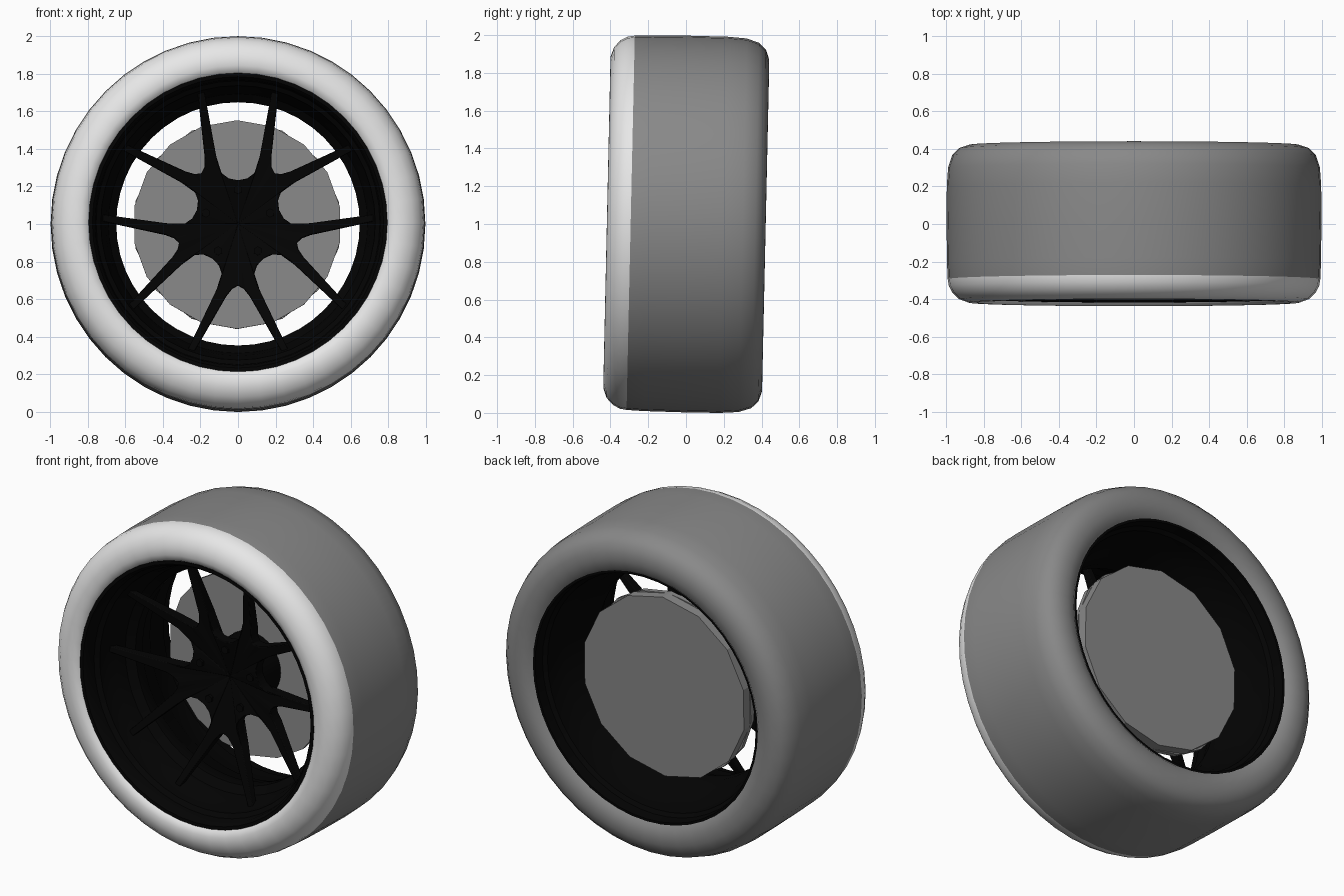
import bpy, bmesh
from math import sin, cos, pi, radians, hypot
from mathutils import Matrix

cube = bpy.data.objects.get("Cube")
if cube:
    bpy.data.objects.remove(cube)

# Wheel axle sits at z = 1 with a slight camber
PLACE = Matrix.Translation((0, 0, 1)) @ Matrix.Rotation(-0.022, 4, "X")


def material(name, value):
    mat = bpy.data.materials.new(name)
    mat.use_nodes = True
    colour = (value, value, value, 1)
    mat.diffuse_color = colour
    bsdf = mat.node_tree.nodes["Principled BSDF"]
    bsdf.inputs["Base Color"].default_value = colour
    return mat


grey = material("rubber grey", 0.25)
white = material("sidewall white", 0.8)
black = material("rim black", 0.001)


def finish(bm, name, mats, sharp=None):
    mesh = bpy.data.meshes.new(name)
    for f in bm.faces:
        f.smooth = sharp is not None
    bm.to_mesh(mesh)
    bm.free()
    if sharp is not None:
        mesh.set_sharp_from_angle(angle=radians(sharp))
    for m in mats:
        mesh.materials.append(m)
    obj = bpy.data.objects.new(name, mesh)
    bpy.context.collection.objects.link(obj)
    obj.matrix_world = PLACE
    return obj


def lathe(profile, sides):
    """Spin (radius, y) points around the axle."""
    bm = bmesh.new()
    rings = []
    for i in range(sides):
        a = 2 * pi * i / sides
        rings.append([bm.verts.new((r * sin(a), y, r * cos(a))) for r, y in profile])
    for i in range(sides):
        here, there = rings[i], rings[(i + 1) % sides]
        for j in range(len(profile) - 1):
            bm.faces.new((here[j], there[j], there[j + 1], here[j + 1]))
    return bm


def drum(name, radius, front, back, sides, mat, x=0.0, z=0.0, sharp=None):
    bm = bmesh.new()
    bmesh.ops.create_cone(bm, cap_ends=True, segments=sides, radius1=radius,
                          radius2=radius, depth=back - front)
    bmesh.ops.transform(bm, verts=bm.verts, matrix=Matrix.Translation(
        (x, (front + back) / 2, z)) @ Matrix.Rotation(pi / 2, 4, "X"))
    return finish(bm, name, [mat], sharp)


# Tyre: front bead, over the tread, to the rear bead
tyre_profile = [(0.785, -0.38), (0.8, -0.405), (0.835, -0.419), (0.88, -0.418),
                (0.93, -0.4), (0.965, -0.367), (0.985, -0.33), (0.991, -0.293),
                (0.995, -0.2), (0.997, 0), (0.996, 0.2), (0.989, 0.3),
                (0.967, 0.367), (0.93, 0.404), (0.88, 0.421), (0.835, 0.422),
                (0.785, 0.412), (0.753, 0.385)]
bm = lathe(tyre_profile, 48)
for f in bm.faces:
    f.material_index = int(f.calc_center_median().y < -0.293)
finish(bm, "tyre", [grey, white], 80)

# Rim barrel: rear lip, drop centre, stepped front lip
rim_profile = [(0.775, 0.395), (0.75, 0.395), (0.745, 0.33), (0.725, 0.31),
               (0.715, 0.17), (0.69, 0.13), (0.675, 0.04), (0.648, 0.0),
               (0.648, -0.07), (0.69, -0.11), (0.705, -0.19), (0.725, -0.23),
               (0.73, -0.3), (0.755, -0.32), (0.76, -0.38), (0.775, -0.4),
               (0.795, -0.4), (0.795, -0.36)]
finish(lathe(rim_profile, 48), "rim_barrel", [black], 35)

# Dished hub plate with five forked spokes, cut from one outline
HUB_Y, TIP_Y = -0.135, -0.225
half = [(0.05, 0.24), (0.09, 0.27), (0.11, 0.32), (0.119, 0.375),
        (0.177, 0.35), (0.179, 0.3)]
tip = [(0.182, 0.715), (0.216, 0.705)]
narrow_valley = (0.194, 0.267)
bm = bmesh.new()


def spin(p, a, y, side=1):
    x, z = p[0] * side, p[1]
    return bm.verts.new((x * cos(a) + z * sin(a), y, z * cos(a) - x * sin(a)))


outline = []
for k in range(5):
    a = 2 * pi * k / 5
    left = [spin(p, a, HUB_Y, -1) for p in reversed(half)]
    right = [spin(p, a, HUB_Y) for p in half]
    outline += left + [spin((0, 0.23), a, HUB_Y)] + right
    outline.append(spin(narrow_valley, a, HUB_Y))
    for side, inner, outer in ((-1, left[2], left[1]), (1, right[3], right[4])):
        ends = [spin(p, a, TIP_Y, side) for p in tip]
        quad = [inner, ends[0], ends[1], outer]
        bm.faces.new(quad if side > 0 else quad[::-1])
centre = bm.verts.new((0, HUB_Y + 0.06, 0))
for i, v in enumerate(outline):
    bm.faces.new((centre, outline[i - 1], v))
bmesh.ops.recalc_face_normals(bm, faces=bm.faces)
extruded = bmesh.ops.extrude_face_region(bm, geom=bm.faces[:], use_keep_orig=True)
for v in extruded["geom"]:
    if isinstance(v, bmesh.types.BMVert):
        # thick at the hub, thin at the spoke tips
        v.co.y += 0.07 if hypot(v.co.x, v.co.z) < 0.5 else 0.035
bmesh.ops.recalc_face_normals(bm, faces=bm.faces)
spokes = finish(bm, "spokes", [black], 40)
bevel = spokes.modifiers.new("soft edges", "BEVEL")
bevel.width = 0.008
bevel.segments = 2

# Mounting pad and lug nuts
drum("mounting_pad", 0.2, -0.06, 0.14, 32, black, sharp=30)
for k in range(5):
    a = 2 * pi * k / 5
    drum(f"lug_nut_{k + 1}", 0.024, -0.135, -0.08, 6, black,
         0.18 * sin(a), 0.18 * cos(a))

# Brake disc: two coarse plates
drum("brake_disc_front", 0.555, 0.13, 0.16, 18, grey, x=-0.005)
drum("brake_disc_back", 0.555, 0.16, 0.22, 14, grey, x=-0.005)
